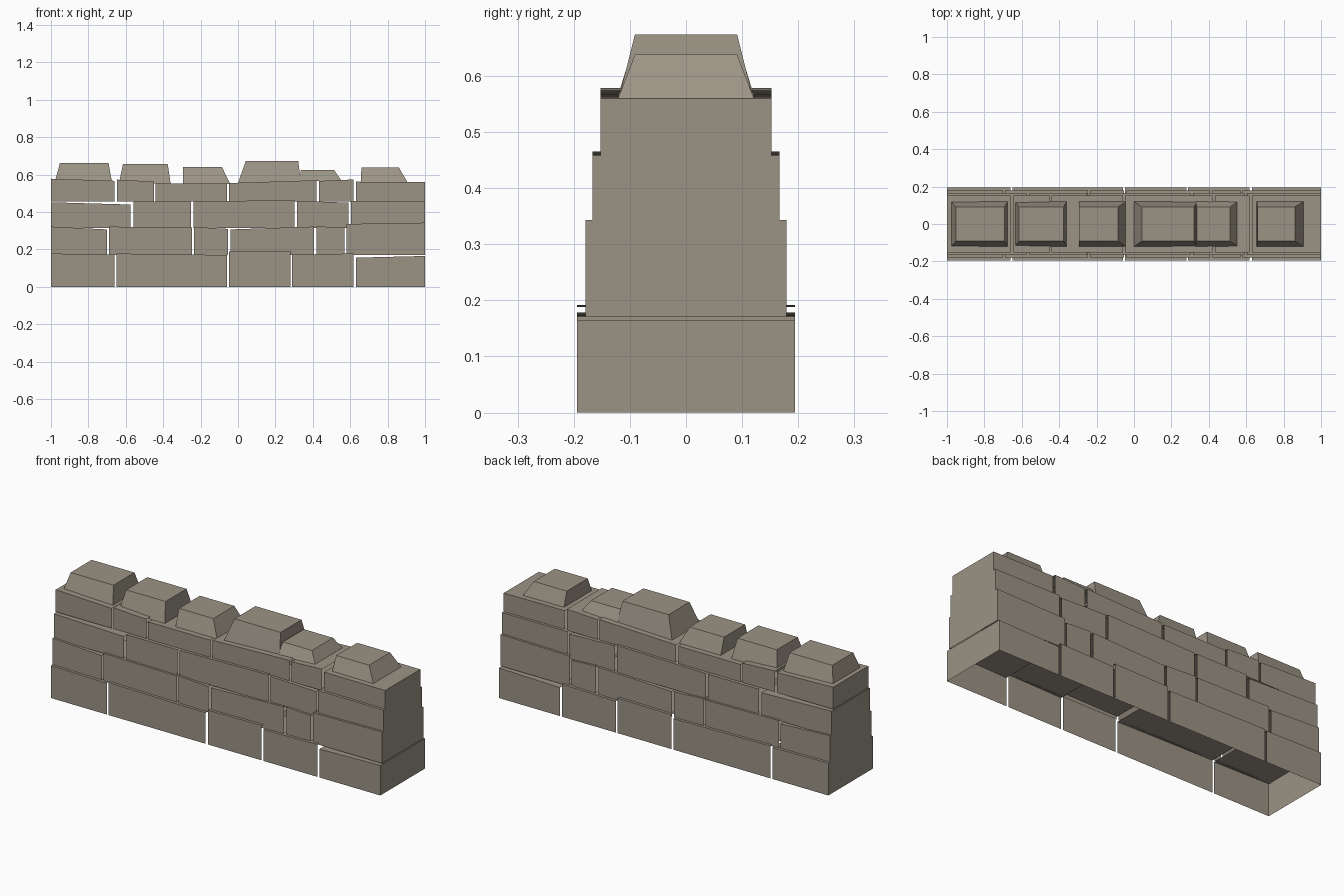
import bpy

if "Cube" in bpy.data.objects:
    bpy.data.objects.remove(bpy.data.objects["Cube"], do_unlink=True)

stone = bpy.data.materials.new("weathered stone")
stone.use_nodes = True
colour = (0.33, 0.295, 0.235, 1)
stone.diffuse_color = colour
stone.node_tree.nodes["Principled BSDF"].inputs["Base Color"].default_value = colour


def block(name, base, top, y_base, y_top, z_base, z_left, z_right, ends):
    """Open-bottomed stone; base and top are x ranges, the top may slope."""
    verts = [(x, s * y_base, z_base) for x in base for s in (-1, 1)]
    verts += [(x, s * y_top, z) for x, z in zip(top, (z_left, z_right)) for s in (-1, 1)]
    faces = [(0, 2, 6, 4), (3, 1, 5, 7), (4, 6, 7, 5)]
    if ends[0]:
        faces.append((1, 0, 4, 5))
    if ends[1]:
        faces.append((2, 3, 7, 6))
    mesh = bpy.data.meshes.new(name)
    mesh.from_pydata(verts, [], faces)
    mesh.materials.append(stone)
    obj = bpy.data.objects.new(name, mesh)
    bpy.context.scene.collection.objects.link(obj)


# Courses: half depth, bottom height, then (left x, right x, top at left, top at right)
courses = [
    (0.194, 0.0, [(-1, -.66, .178, .172), (-.65, -.06, .178, .17), (-.047, .28, .188, .192),
                  (.29, .617, .172, .178), (.63, 1, .156, .165)]),
    (0.179, 0.17, [(-1, -.7, .322, .307), (-.69, -.245, .322, .316), (-.235, -.053, .32, .31),
                   (-.04, .405, .307, .322), (.42, .57, .324, .316), (.58, 1, .336, .343)]),
    (0.167, 0.315, [(-1, -.575, .452, .44), (-.56, -.25, .455, .455), (-.237, .302, .455, .465),
                    (.315, .592, .46, .45), (.603, 1, .46, .458)]),
    (0.152, 0.457, [(-1, -.66, .578, .567), (-.648, -.45, .573, .563), (-.44, -.06, .552, .552),
                    (-.047, .42, .555, .57), (.432, .617, .566, .574), (.63, 1, .562, .56)]),
]
for row, (half, bottom, stones) in enumerate(courses, 1):
    for i, (x0, x1, z0, z1) in enumerate(stones, 1):
        block(f"course_{row}_stone_{i}", (x0, x1), (x0, x1), half, half,
              bottom, z0, z1, (x0 == -1, x1 == 1))

# Tapered coping stones: base x range, top x range, top height, base height
copings = [
    ((-.978, -.675), (-.952, -.692), .662, .566),
    ((-.637, -.36), (-.615, -.376), .657, .552),
    ((-.295, -.042), (-.295, -.086), .641, .55),
    ((0, .337), (.042, .322), .674, .555),
    ((.328, .555), (.336, .513), .626, .565),
    ((.656, .906), (.66, .86), .638, .56),
]
for i, (base, top, z, z_base) in enumerate(copings, 1):
    block(f"coping_stone_{i}", base, top, .121, .091, z_base, z, z, (True, True))
